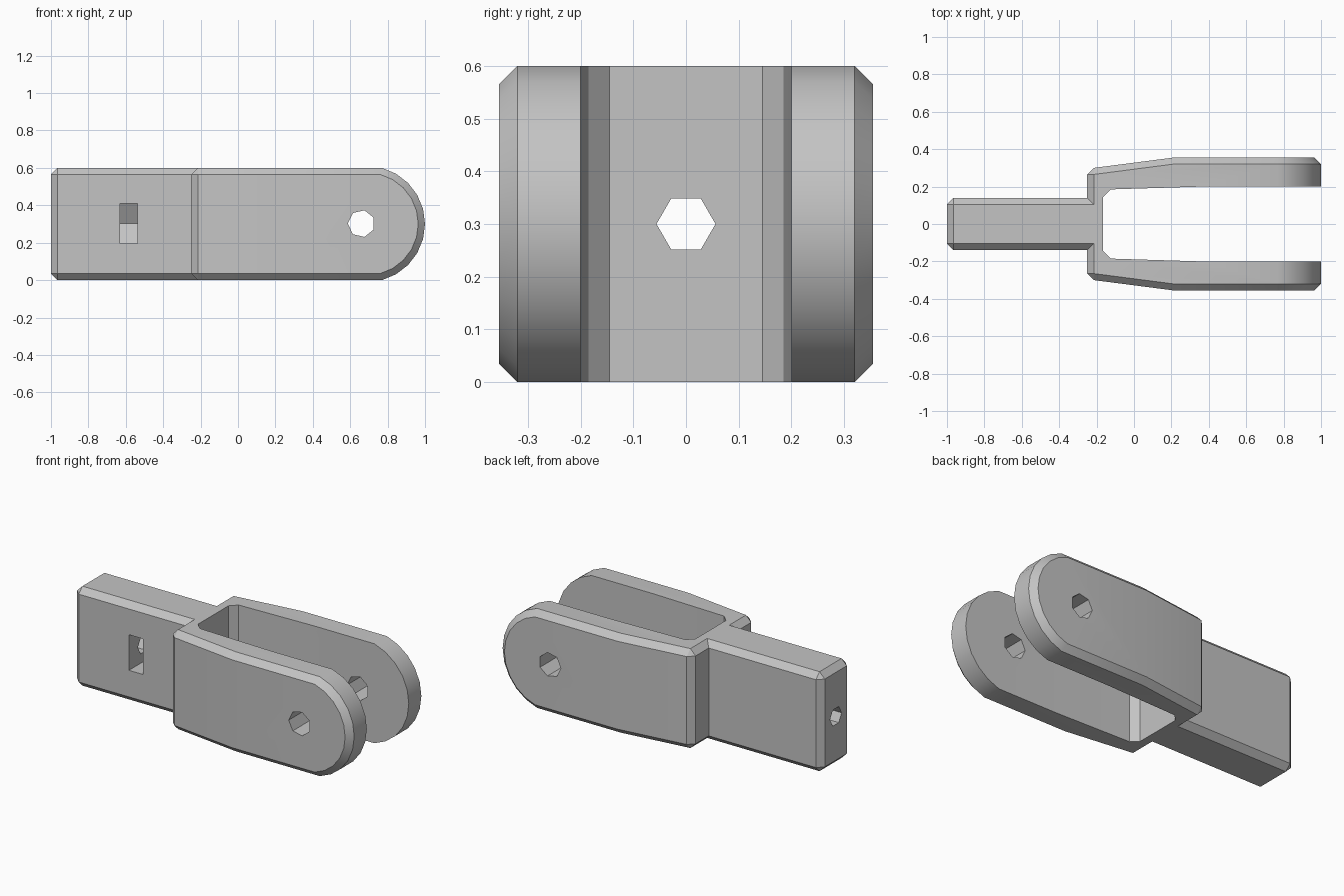
import bpy, bmesh
from math import sin, cos, pi, radians

if "Cube" in bpy.data.objects:
    bpy.data.objects.remove(bpy.data.objects["Cube"])

H = 0.6          # overall height
C = 0.035        # chamfer width
MID = H / 2
ARC = radians(75)

grey = bpy.data.materials.new("plain grey")
grey.use_nodes = True
grey.diffuse_color = (0.55, 0.55, 0.55, 1)
grey.node_tree.nodes["Principled BSDF"].inputs["Base Color"].default_value = (0.55, 0.55, 0.55, 1)


def hull(name, points):
    """Convex solid around the given points."""
    bm = bmesh.new()
    for p in points:
        bm.verts.new(p)
    bmesh.ops.convex_hull(bm, input=bm.verts[:])
    bmesh.ops.delete(bm, geom=[v for v in bm.verts if not v.link_faces], context='VERTS')
    bmesh.ops.dissolve_limit(bm, angle_limit=0.005, verts=bm.verts[:], edges=bm.edges[:])
    bmesh.ops.recalc_face_normals(bm, faces=bm.faces[:])
    mesh = bpy.data.meshes.new(name)
    bm.to_mesh(mesh)
    bm.free()
    mesh.materials.append(grey)
    obj = bpy.data.objects.new(name, mesh)
    bpy.context.collection.objects.link(obj)
    return obj


def combine(target, other, operation):
    """Apply a boolean and remove the helper."""
    mod = target.modifiers.new(operation.lower(), 'BOOLEAN')
    mod.operation = operation
    mod.solver = 'EXACT'
    mod.object = other
    bpy.context.view_layer.objects.active = target
    bpy.ops.object.modifier_apply(modifier=mod.name)
    bpy.data.objects.remove(other)


# Fork blank: side profile with a round nose, chamfered towards both cheeks
def half_width(x):
    return min(0.355, 0.30 + 0.055 * (x + 0.215) / 0.425)


def nose(half_height):
    centre = 1 - MID / sin(ARC)
    r = half_height / sin(ARC)
    angles = [ARC * i / 5 for i in range(-5, 6)]
    return [(centre + r * cos(a), MID + r * sin(a)) for a in angles]


back = -0.25
rim = [(back, C), (back, H - C)]
rim += [(x, z) for x in (back + C, 0.21) for z in (0, H)] + nose(MID)
cheek = [(x, z) for x in (back + C, 0.21) for z in (C, H - C)] + nose(MID - C)
points = []
for s in (-1, 1):
    points += [(x, s * (half_width(max(x, back + C)) - C), z) for x, z in rim]
    points += [(x, s * half_width(x), z) for x, z in cheek]
clevis = hull("clevis_fork", points)

# Shank: chamfered bar running into the fork
W = 0.14
points = []
for s in (-1, 1):
    for z, zi in ((0, C), (H, H - C)):
        points += [(-1, s * (W - C), zi)]
        for x in (C - 1, -0.19):
            points += [(x, s * (W - C), z), (x, s * W, zi)]
combine(clevis, hull("shank", points), 'UNION')

# Opening between the cheeks
gap = [(-0.165, 0.145), (-0.125, 0.185), (0.36, 0.2), (1.1, 0.2)]
combine(clevis, hull("fork_gap", [(x, s * y, z) for x, y in gap
                                  for s in (-1, 1) for z in (-0.1, H + 0.1)]), 'DIFFERENCE')

# Cross pin hole through both cheeks
ring = [pi + 2 * pi * i / 7 for i in range(7)]
combine(clevis, hull("pin_hole", [(0.66 + 0.073 * cos(a), y, 0.302 + 0.073 * sin(a))
                                  for a in ring for y in (-0.5, 0.5)]), 'DIFFERENCE')

# Lengthwise bolt hole through the shank
ring = [2 * pi * i / 6 for i in range(6)]
combine(clevis, hull("bolt_hole", [(x, 0.056 * cos(a), MID + 0.056 * sin(a))
                                   for a in ring for x in (-1.1, -0.1)]), 'DIFFERENCE')

# Blind nut pocket, open at the front and ending in a hexagon point
pocket = [(-0.3, 0.195), (-0.3, 0.41), (0.062, 0.41), (0.124, 0.302), (0.062, 0.195)]
combine(clevis, hull("nut_pocket", [(x, y, z) for y, z in pocket
                                    for x in (-0.63, -0.537)]), 'DIFFERENCE')

# Smooth the round nose, keep chamfers crisp
bpy.ops.object.select_all(action='DESELECT')
clevis.select_set(True)
bpy.context.view_layer.objects.active = clevis
bpy.ops.object.shade_smooth_by_angle(angle=radians(30))
